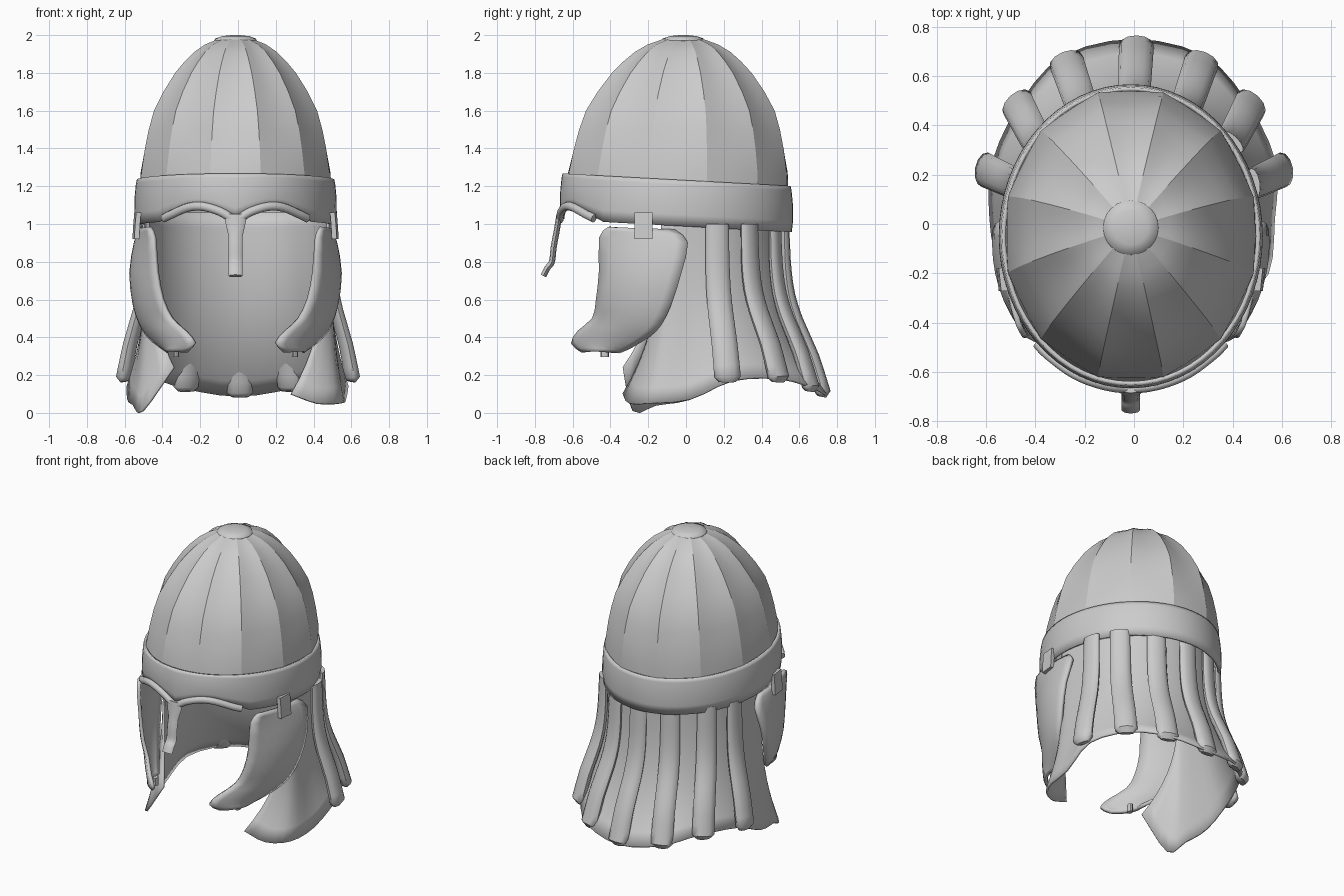
import bpy, bmesh, math
from mathutils import Vector

if "Cube" in bpy.data.objects:
    bpy.data.objects.remove(bpy.data.objects["Cube"])

steel = bpy.data.materials.new("steel_grey")
steel.use_nodes = True
GREY = (0.6, 0.6, 0.6, 1)
steel.diffuse_color = GREY
steel.node_tree.nodes["Principled BSDF"].inputs["Base Color"].default_value = GREY


def finish(name, verts, faces, thickness=0.0, angle=35):
    """Make a smooth-shaded object, optionally with plate thickness."""
    mesh = bpy.data.meshes.new(name)
    mesh.from_pydata([tuple(v) for v in verts], [], faces)
    bm = bmesh.new()
    bm.from_mesh(mesh)
    bmesh.ops.recalc_face_normals(bm, faces=bm.faces)
    bm.to_mesh(mesh)
    bm.free()
    obj = bpy.data.objects.new(name, mesh)
    bpy.context.collection.objects.link(obj)
    mesh.materials.append(steel)
    bpy.ops.object.select_all(action='DESELECT')
    obj.select_set(True)
    bpy.context.view_layer.objects.active = obj
    bpy.ops.object.shade_smooth_by_angle(angle=math.radians(angle))
    if thickness:
        mod = obj.modifiers.new("thickness", 'SOLIDIFY')
        mod.thickness = thickness
        mod.offset = 0
    return obj


def loft(name, rows, closed=False, caps=False, **kw):
    """Skin a list of equally long rows of points."""
    n, verts = len(rows[0]), [p for r in rows for p in r]
    faces = []
    for i in range(len(rows) - 1):
        for j in range(n if closed else n - 1):
            k = (j + 1) % n
            faces.append((i * n + j, i * n + k, (i + 1) * n + k, (i + 1) * n + j))
    if caps:
        faces.append(tuple(range(n)))
        faces.append(tuple(range((len(rows) - 1) * n, len(rows) * n)))
    return finish(name, verts, faces, **kw)


def interp(points, x):
    """Piecewise linear lookup in a list of (x, value)."""
    for (a, va), (b, vb) in zip(points, points[1:]):
        if x <= b:
            return va + (vb - va) * max(0, x - a) / (b - a)
    return points[-1][1]


def smooth_path(points, steps=4):
    """Catmull-Rom samples through a list of vectors."""
    p = [Vector(q) for q in points]
    p = [2 * p[0] - p[1]] + p + [2 * p[-1] - p[-2]]
    out = []
    for i in range(1, len(p) - 2):
        a, b, c, d = p[i - 1:i + 3]
        for s in range(steps):
            t = s / steps
            out.append(0.5 * (2 * b + (c - a) * t + (2 * a - 5 * b + 4 * c - d) * t * t
                              + (3 * b - a - 3 * c + d) * t ** 3))
    return out + [p[-2]]


CX, CY, A, B = -0.013, -0.05, 0.517, 0.598     # plan ellipse of the bowl

# Bowl: twelve hollow flutes meeting in sharp seams
profile = [(1.1, 1.0), (1.27, 0.998), (1.4, 0.96), (1.5, 0.92), (1.6, 0.865), (1.7, 0.765),
           (1.8, 0.64), (1.86, 0.54), (1.91, 0.44), (1.95, 0.325), (1.98, 0.18)]
GORES, SUB = 12, 6
rows = []
for z, f in profile:
    rise = (z - 1.1) / 0.88
    row = []
    for i in range(GORES * SUB):
        phi = math.radians(15) + math.tau * i / (GORES * SUB)
        s = 2 * (i % SUB) / SUB - 1
        r = f * (1 - (0.012 + 0.068 * rise) * (1 - s * s))
        row.append((CX + A * r * math.cos(phi),
                    CY + 0.035 * rise + B * r * math.sin(phi), z))
    rows.append(row)
loft("bowl", rows, closed=True, angle=13)

# Cap disc on the apex
rows = [[(CX + r * math.cos(math.tau * i / 24), -0.015 + r * math.sin(math.tau * i / 24), z)
         for i in range(24)]
        for r, z in ((0.1, 1.955), (0.112, 1.972), (0.108, 1.982), (0.07, 1.995), (0.02, 2.0))]
loft("apex_cap", rows, closed=True, caps=True, angle=50)

# Brow band: tilted hoop, arched over the eyes
BROW = [(0, 1.025), (0.08, 1.065), (0.17, 1.092), (0.25, 1.088), (0.34, 1.05), (0.38, 1.03)]
rows = []
for t, grow in ((0, 0.004), (0.25, 0.011), (0.6, 0.01), (0.9, 0.003), (1, -0.002)):
    row = []
    for i in range(64):
        phi = math.tau * i / 64
        x, y = (A + grow) * math.cos(phi), CY + (B + grow) * math.sin(phi)
        low, high = 0.988 - 0.055 * y, 1.23 - 0.055 * y
        if y < 0 and abs(x) < 0.38:
            low = interp(BROW, abs(x))
        row.append((CX + x, y, low + (high - low) * t))
    rows.append(row)
loft("brow_band", rows, closed=True, thickness=0.016)


def sweep(name, path, side, half_w, half_t, sides=10, **kw):
    """Oval tube along a path, widened in the direction of side."""
    rows = []
    for i, p in enumerate(path):
        tan = (path[min(i + 1, len(path) - 1)] - path[max(i - 1, 0)]).normalized()
        w = Vector(side)
        w = (w - tan * w.dot(tan)).normalized()
        n = tan.cross(w)
        k = i / (len(path) - 1)
        rows.append([p + w * half_w(k) * math.cos(math.tau * j / sides)
                     + n * half_t(k) * math.sin(math.tau * j / sides) for j in range(sides)])
    return loft(name, rows, closed=True, caps=True, **kw)


# Eyebrow moulding and nose guard
half = [(x, CY - (B + 0.02) * math.sqrt(1 - (x / (A + 0.02)) ** 2), z) for x, z in BROW]
brow = smooth_path([(CX - x, y, z) for x, y, z in half[:0:-1]] + [(CX + x, y, z) for x, y, z in half])
sweep("eyebrow_moulding", brow, (0, 0, 1), lambda k: 0.023, lambda k: 0.02, angle=60)
nose = smooth_path([(CX, y, z) for y, z in
                    ((-0.67, 1.05), (-0.685, 0.96), (-0.7, 0.88), (-0.71, 0.8),
                     (-0.735, 0.765), (-0.755, 0.725))])
sweep("nose_guard", nose, (1, 0, 0),
      lambda k: 0.038 + 0.025 * max(0, 1 - 4 * k), lambda k: 0.016, sides=8, angle=50)


def hang(top, foot, t, f):
    """Point at depth t on a drop, moved outwards by fraction f."""
    return Vector((top[0] + (foot[0] - top[0]) * f, top[1] + (foot[1] - top[1]) * f,
                   top[2] + (foot[2] - top[2]) * t))


# Neck guard: flaring curtain; each column is top (x, y) and foot (x, y, z)
back = [((0, 0.49), (0, 0.745, 0.09)), ((0.23, 0.43), (0.28, 0.68, 0.13)),
        ((0.385, 0.3), (0.45, 0.5, 0.18)), ((0.46, 0.15), (0.57, 0.25, 0.17))]
left = [((0.48, 0.02), (0.565, 0.02, 0.07)), ((0.485, -0.07), (0.54, -0.2, 0.05)),
        ((0.48, -0.11), (0.42, -0.3, 0.05)), ((0.475, -0.13), (0.28, -0.33, 0.1))]
right = [((-0.48, 0.02), (-0.58, 0.02, 0.07)), ((-0.485, -0.07), (-0.55, -0.16, 0.04)),
         ((-0.48, -0.11), (-0.505, -0.28, 0.01)), ((-0.475, -0.13), (-0.34, -0.33, 0.24))]
columns = (right[::-1] + [((-a[0], a[1]), (-b[0], b[1], b[2])) for a, b in back[:0:-1]]
           + back + left)
tops = smooth_path([(a[0], a[1], 1.06) for a, b in columns], 3)
feet = smooth_path([b for a, b in columns], 3)
loft("neck_guard", [[hang(a, b, t / 12, (t / 12) ** 2.9) for a, b in zip(tops, feet)]
                    for t in range(13)], thickness=0.014, angle=50)

# Seven padded straps over the neck guard
FLARE = [(0, 0), (0.25, 0.03), (0.4, 0.1), (0.54, 0.26), (0.68, 0.52), (0.8, 0.74), (1, 1)]
straps = [((0, 0.52), (0.01, 0.725, 0.11)), ((0.21, 0.47), (0.275, 0.66, 0.14)),
          ((0.395, 0.335), (0.475, 0.49, 0.19)), ((0.485, 0.165), (0.605, 0.22, 0.19))]
for n, (top, foot) in enumerate(straps):
    for sign in ((1,) if n == 0 else (1, -1)):
        a, b = Vector((sign * top[0], top[1], 1.0)), Vector((sign * foot[0], foot[1], foot[2]))
        out = Vector((b.x, b.y + 0.03 - 0.15 * (n == 3), 0)).normalized()
        path = [hang(a, b, t / 14, interp(FLARE, t / 14)) for t in range(15)]
        path.append(b + Vector((0, 0, -0.025)) - out * 0.005)
        sweep("strap_%d_%s" % (n, "left" if sign > 0 else "right"), path, (-out.y, out.x, 0),
              lambda k: 0.062 + 0.01 * k - 0.025 * (k == 1),
              lambda k: 0.026 + 0.016 * k - 0.02 * (k == 1), sides=12, angle=50)

# Cheek guards: rows of front edge and back edge points, bulged between
edges = [((0.455, -0.41, 0.985), (0.495, -0.06, 0.965)), ((0.43, -0.455, 0.93), (0.525, 0.01, 0.9)),
         ((0.415, -0.455, 0.75), (0.55, -0.025, 0.74)), ((0.385, -0.47, 0.6), (0.535, -0.075, 0.58)),
         ((0.335, -0.49, 0.5), (0.5, -0.13, 0.47)), ((0.265, -0.565, 0.435), (0.46, -0.19, 0.41)),
         ((0.215, -0.6, 0.37), (0.4, -0.28, 0.355)), ((0.25, -0.545, 0.325), (0.35, -0.35, 0.325))]
for sign, label in ((1, "left"), (-1, "right")):
    rows = []
    fronts, backs = (smooth_path([e[k] for e in edges], 2) for k in (0, 1))
    for i, (f, b) in enumerate(zip(fronts, backs)):
        d = b - f
        out = Vector((d.y, -d.x, 0)).normalized() * 0.18 * min(1, 0.4 + 0.15 * i)
        rows.append([(CX + sign * p.x, p.y, p.z) for p in
                     (f + d * j / 8 + out * (j / 8) * (1 - j / 8) for j in range(9))])
    loft("cheek_guard_" + label, rows, thickness=0.022, angle=50)
    # Chin lug at the lower tip
    lug = [Vector((CX + sign * 0.315, -0.43, z)) for z in (0.35, 0.32, 0.297)]
    sweep("chin_lug_" + label, lug, (0, 1, 0), lambda k: 0.022, lambda k: 0.016)
    # Hinge plate joining cheek guard to band
    hinge = [(0.52, 1.06), (0.526, 0.99), (0.53, 0.92)]
    rows = [[(CX + sign * (x + dx), -0.225 + dy, z) for dx, dy in
             ((-0.02, -0.047), (0.006, -0.047), (0.016, 0.047), (-0.01, 0.047))] for x, z in hinge]
    loft("hinge_" + label, rows, closed=True, caps=True)
